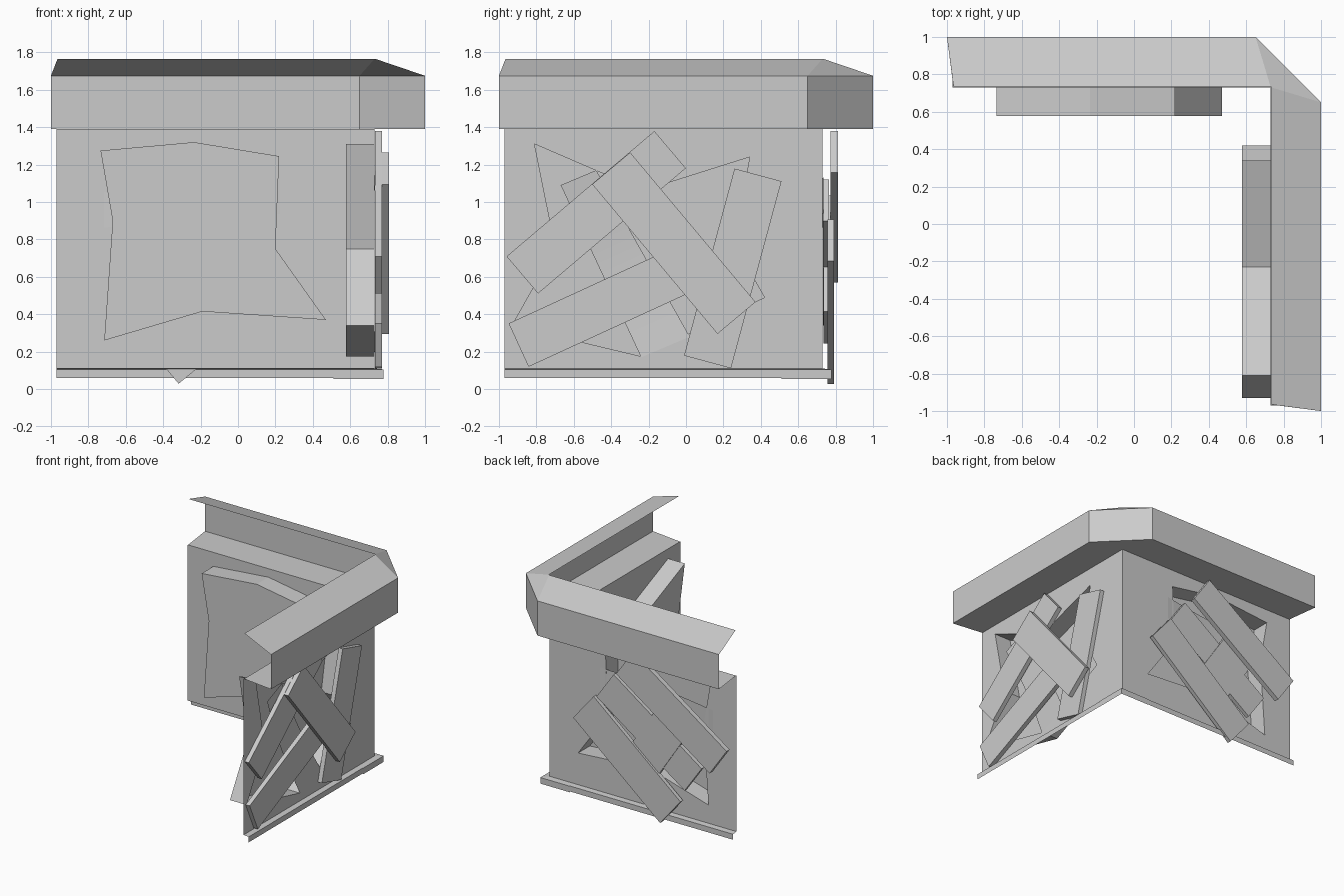
import bpy, bmesh, math
from mathutils import Vector

if "Cube" in bpy.data.objects:
    bpy.data.objects.remove(bpy.data.objects["Cube"])

# Each wall is described in (u, d, z): u along the wall, d outward from it
def back(u, d, z):
    return Vector((u, d, z))

def right(u, d, z):
    return Vector((d, u, z))

def finish(name, bm):
    bmesh.ops.remove_doubles(bm, verts=bm.verts, dist=0.0005)
    bmesh.ops.recalc_face_normals(bm, faces=bm.faces)
    me = bpy.data.meshes.new(name)
    bm.to_mesh(me)
    bm.free()
    ob = bpy.data.objects.new(name, me)
    bpy.context.collection.objects.link(ob)
    return ob

def loft(name, sections):
    """Open sheet through a list of equal-length point rows."""
    bm = bmesh.new()
    rows = [[bm.verts.new(p) for p in s] for s in sections]
    for r, s in zip(rows, rows[1:]):
        for i in range(len(r) - 1):
            pts = [r[i], r[i + 1], s[i + 1], s[i]]
            if (pts[0].co - pts[3].co).length < 1e-4:
                pts = pts[:3]
            elif (pts[1].co - pts[2].co).length < 1e-4:
                pts = [pts[0], pts[1], pts[3]]
            bm.faces.new(pts)
    return finish(name, bm)

W, TRIM, CUT = 0.73, 0.775, 0.51      # wall plane, trim plane, corner seam

def wall(name, m, hole):
    """Wall sheet with a jagged hole that opens into a closed recess."""
    bm = bmesh.new()
    def loop(pts):
        vs = [bm.verts.new(m(u, W, z)) for u, z in pts]
        return vs, [bm.edges.new((vs[i], vs[i - 1])) for i in range(len(vs))]
    _, e1 = loop([(-0.97, 0.11), (CUT, 0.11), (CUT, 1.39), (-0.97, 1.39)])
    rim, e2 = loop(hole)
    bmesh.ops.triangle_fill(bm, edges=e1 + e2, use_beauty=True)
    bmesh.ops.dissolve_limit(bm, angle_limit=0.01, verts=bm.verts, edges=bm.edges)
    # recess
    rim = [min(bm.verts, key=lambda v: (v.co - m(u, W, z)).length) for u, z in hole]
    deep = [bm.verts.new(m(u, 0.578, z)) for u, z in hole]
    for i in range(len(rim)):
        bm.faces.new((rim[i - 1], rim[i], deep[i], deep[i - 1]))
    bm.faces.new(deep)
    finish(name, bm)

def board(name, m, a, b, width, d0, d1):
    """Flat plank from a to b (u, z), between depths d0 and d1."""
    a, b = Vector(a), Vector(b)
    n = (b - a).normalized()
    n = Vector((-n.y, n.x)) * width / 2
    bm = bmesh.new()
    q = [a + n, a - n, b - n, b + n]
    lo = [bm.verts.new(m(p.x, d0, p.y)) for p in q]
    hi = [bm.verts.new(m(p.x, d1, p.y)) for p in q]
    bm.faces.new(lo)
    bm.faces.new(hi)
    for i in range(4):
        bm.faces.new((lo[i - 1], lo[i], hi[i], hi[i - 1]))
    finish(name, bm)

def bent_board(name, m, left, right_edge, bow):
    """Thin board bowed into the recess, given by its two long edges."""
    rows = []
    for i in range(9):
        t = i / 8
        row = []
        for e in (left, right_edge):
            p = Vector(e[0]).lerp(Vector(e[1]), t)
            row.append(m(p.x, W + 0.004 - bow * math.sin(math.pi * t), p.y))
        rows.append(row)
    ob = loft(name, rows)
    for p in ob.data.polygons:
        p.use_smooth = True

# Walls with broken openings
wall("back_wall", back, [(-0.735, 1.275), (-0.235, 1.32), (0.22, 1.245), (0.2, 0.75),
                         (0.47, 0.37), (-0.19, 0.415), (-0.715, 0.26), (-0.67, 0.9)])
wall("right_wall", right, [(-0.81, 1.31), (-0.23, 1.06), (0.34, 1.24), (0.256, 0.777),
                           (0.42, 0.49), (-0.24, 0.175), (-0.93, 0.34), (-0.697, 0.75)])

# Straight trim and cornice along each wall
def cornice_row(m, outer, inner):
    return [m(inner, W, 1.39), m(outer, 1.0, 1.39), m(outer, 1.0, 1.675), m(inner, 0.735, 1.765)]

for side, m in (("back", back), ("right", right)):
    loft(side + "_base_trim", [[m(u, W, 0.11), m(u, TRIM, 0.105), m(u, TRIM, 0.06)]
                               for u in (-0.97, 0.525)])
    loft(side + "_cornice", [cornice_row(m, -1.0, -0.965), cornice_row(m, 0.425, 0.52)])

# Corner post with its trim, and chamfered cornice corner
def post_row(m, u, off):
    c = lambda d: d if u == "corner" else u
    return [m(c(W), W, 1.39), m(c(W), W, 0.11),
            m(c(TRIM + off), TRIM + off, 0.105), m(c(TRIM + off), TRIM + off, 0.055)]

loft("corner_post", [post_row(back, CUT, 0.004), post_row(back, "corner", 0.004),
                     post_row(right, CUT, 0.004)])
loft("corner_cornice", [cornice_row(back, 0.425, 0.52), cornice_row(back, 0.65, W),
                        cornice_row(right, 0.65, W), cornice_row(right, 0.425, 0.52)])

# Planks nailed across the openings
planks = [
    (right, (-0.40, 1.18), (0.27, 0.38), 0.265, 0.77, 0.808),
    (right, (-0.875, 0.61), (-0.085, 1.28), 0.26, 0.733, 0.77),
    (right, (-0.895, 0.235), (0.03, 0.66), 0.255, 0.733, 0.77),
    (right, (0.385, 1.145), (0.115, 0.145), 0.26, 0.733, 0.77),
    (back, (-0.86, 0.68), (-0.01, 1.27), 0.27, 0.772, 0.812),
    (back, (0.38, 0.795), (-0.41, 0.14), 0.29, 0.757, 0.79),
    (back, (0.2, 1.01), (-0.6, 0.45), 0.27, 0.733, 0.765),
    (back, (-0.05, 0.33), (-0.46, 0.95), 0.31, 0.735, 0.772),
]
for i, (m, a, b, w, d0, d1) in enumerate(planks):
    board(f"plank_{i + 1}", m, a, b, w, d0, d1)

# Bowed boards just inside the openings
bent_board("right_bent_board", right, [(-0.67, 1.09), (-0.24, 0.17)], [(-0.48, 1.17), (0.02, 0.28)], 0.03)
bent_board("back_bent_board", back, [(-0.76, 0.86), (0.27, 0.94)], [(-0.76, 1.05), (0.27, 1.13)], 0.03)
